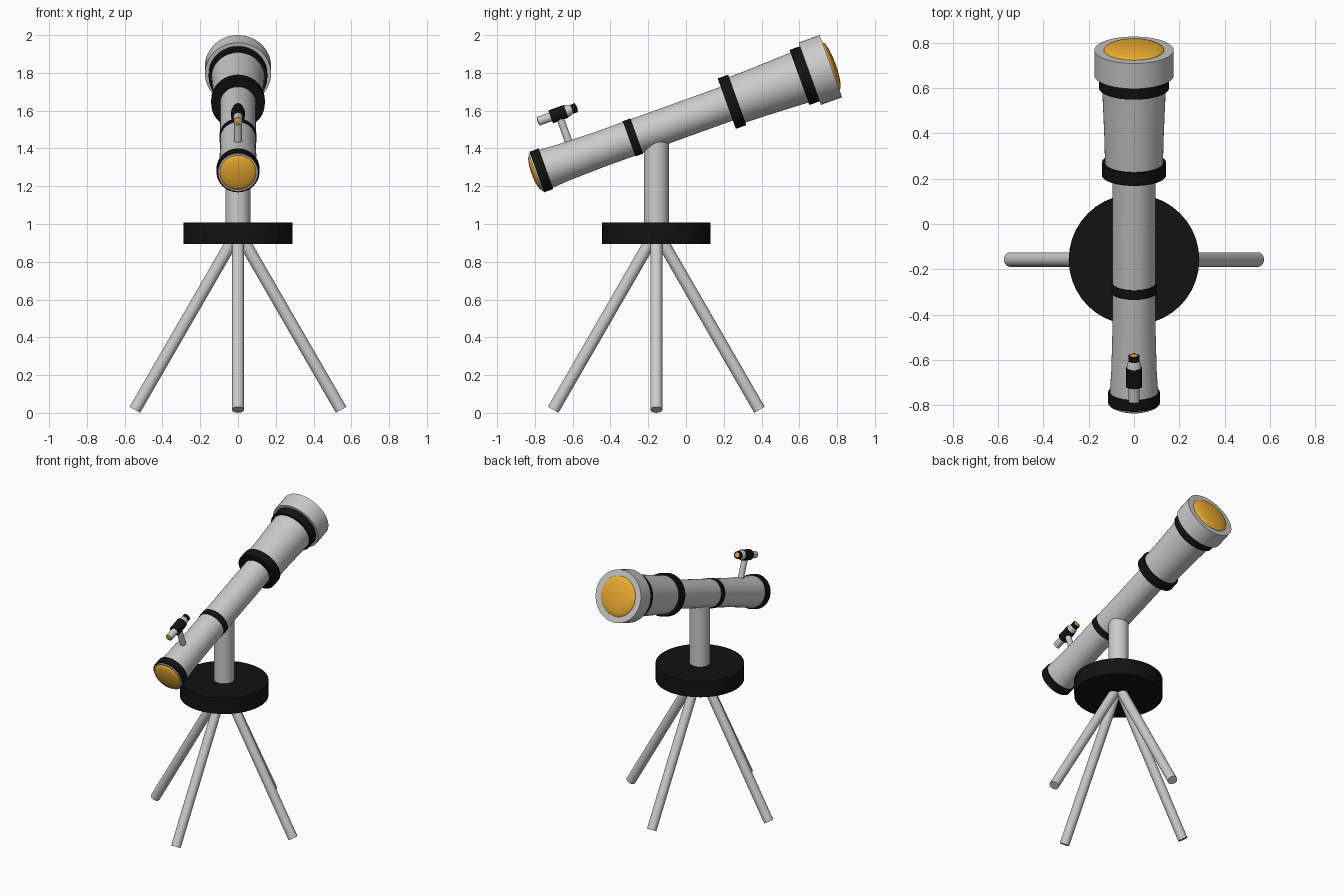
import bpy, bmesh
from math import radians, cos, sin, pi
from mathutils import Matrix, Vector

if "Cube" in bpy.data.objects:
    bpy.data.objects.remove(bpy.data.objects["Cube"])


def material(name, color):
    m = bpy.data.materials.new(name)
    m.diffuse_color = color
    m.use_nodes = True
    m.node_tree.nodes["Principled BSDF"].inputs["Base Color"].default_value = m.diffuse_color
    return m


BLACK = material("black_plastic", (0.006, 0.006, 0.006, 1))
AMBER = material("amber_glass", (0.85, 0.42, 0.03, 1))


def lathe(name, profile, matrix, mat=None, steps=48):
    """Spin a (radius, height) profile around local z, closing both ends."""
    bm = bmesh.new()
    pts = [(0, profile[0][1])] + list(profile) + [(0, profile[-1][1])]
    verts = [bm.verts.new((r, 0, h)) for r, h in pts]
    edges = [bm.edges.new(p) for p in zip(verts, verts[1:])]
    bmesh.ops.spin(bm, geom=verts + edges, cent=(0, 0, 0), axis=(0, 0, 1),
                   angle=2 * pi, steps=steps, use_merge=False)
    bmesh.ops.remove_doubles(bm, verts=bm.verts, dist=1e-5)
    bmesh.ops.dissolve_degenerate(bm, edges=bm.edges, dist=1e-6)
    bmesh.ops.recalc_face_normals(bm, faces=bm.faces)
    me = bpy.data.meshes.new(name)
    bm.to_mesh(me)
    bm.free()
    ob = bpy.data.objects.new(name, me)
    bpy.context.collection.objects.link(ob)
    ob.matrix_world = matrix
    if mat:
        me.materials.append(mat)
    bpy.ops.object.select_all(action='DESELECT')
    ob.select_set(True)
    bpy.context.view_layer.objects.active = ob
    bpy.ops.object.shade_smooth_by_angle(angle=radians(30))
    return ob


def cyl(name, r, a, b, matrix, mat=None, steps=48):
    return lathe(name, [(r, a), (r, b)], matrix, mat, steps)


def dome(name, r, base, bulge, matrix, steps=48):
    """Convex lens on a flat base; negative bulge points backwards."""
    prof = [(r * cos(i * pi / 16), base + bulge * sin(i * pi / 16)) for i in range(8)]
    return lathe(name, prof + [(0.001, base + bulge)], matrix, AMBER, steps)


CY = -0.157  # stand centre in y
stand = Matrix.Translation((0, CY, 0))

# Stand: round base, post and four splayed legs
cyl("base_disc", 0.288, 0.893, 1.007, stand, BLACK, 40)
cyl("post", 0.066, 1.0, 1.46, stand, None, 32)
for i, side in enumerate(("right", "back", "left", "front")):
    a = i * pi / 2
    foot = Vector((0.546 * cos(a), CY + 0.546 * sin(a), 0.0165))
    axis = Vector((-0.5 * cos(a), -0.5 * sin(a), 0.866))
    m = Matrix.Translation(foot) @ axis.to_track_quat('Z', 'Y').to_matrix().to_4x4()
    cyl(side + "_leg", 0.032, 0, 1.06, m, None, 24)

# Main tube, tilted upward towards the back; local z runs along the tube
tube = Matrix.Translation((0, -0.79, 1.275)) @ Matrix.Rotation(radians(-70.2), 4, 'X')
lathe("main_tube", [(0.106, -0.008), (0.106, 0.06), (0.1, 0.15), (0.095, 0.35),
                    (0.095, 1.1)], tube)
lathe("front_barrel", [(0.127, 1.09), (0.131, 1.25), (0.143, 1.54)], tube)
for name, r, a, b in (("eyepiece_ring", 0.114, 0.0, 0.052),
                      ("tube_band", 0.099, 0.519, 0.563),
                      ("barrel_rear_ring", 0.142, 1.069, 1.128),
                      ("barrel_front_ring", 0.155, 1.478, 1.538)):
    cyl(name, r, a, b, tube, BLACK)
cyl("lens_hood", 0.175, 1.536, 1.655, tube)
dome("objective_lens", 0.134, 1.654, 0.028, tube)
dome("eyepiece_lens", 0.097, -0.007, -0.022, tube)

# Finder scope on a stalk above the tube
finder = tube @ Matrix.Translation((0, -0.25, 0))
stalk = tube @ Matrix.Translation((0, 0, 0.213)) @ Matrix.Rotation(radians(90), 4, 'X')
cyl("finder_stalk", 0.02, 0.085, 0.24, stalk, None, 24)
cyl("finder_eyepiece", 0.024, 0.098, 0.175, finder, None, 24)
cyl("finder_body", 0.036, 0.168, 0.255, finder, BLACK, 24)
lathe("finder_barrel", [(0.033, 0.25), (0.031, 0.27), (0.024, 0.29)], finder, None, 24)
cyl("finder_tip", 0.025, 0.28, 0.313, finder, BLACK, 24)
dome("finder_front_lens", 0.018, 0.3125, 0.005, finder, 24)
dome("finder_rear_lens", 0.018, 0.0985, -0.005, finder, 24)
